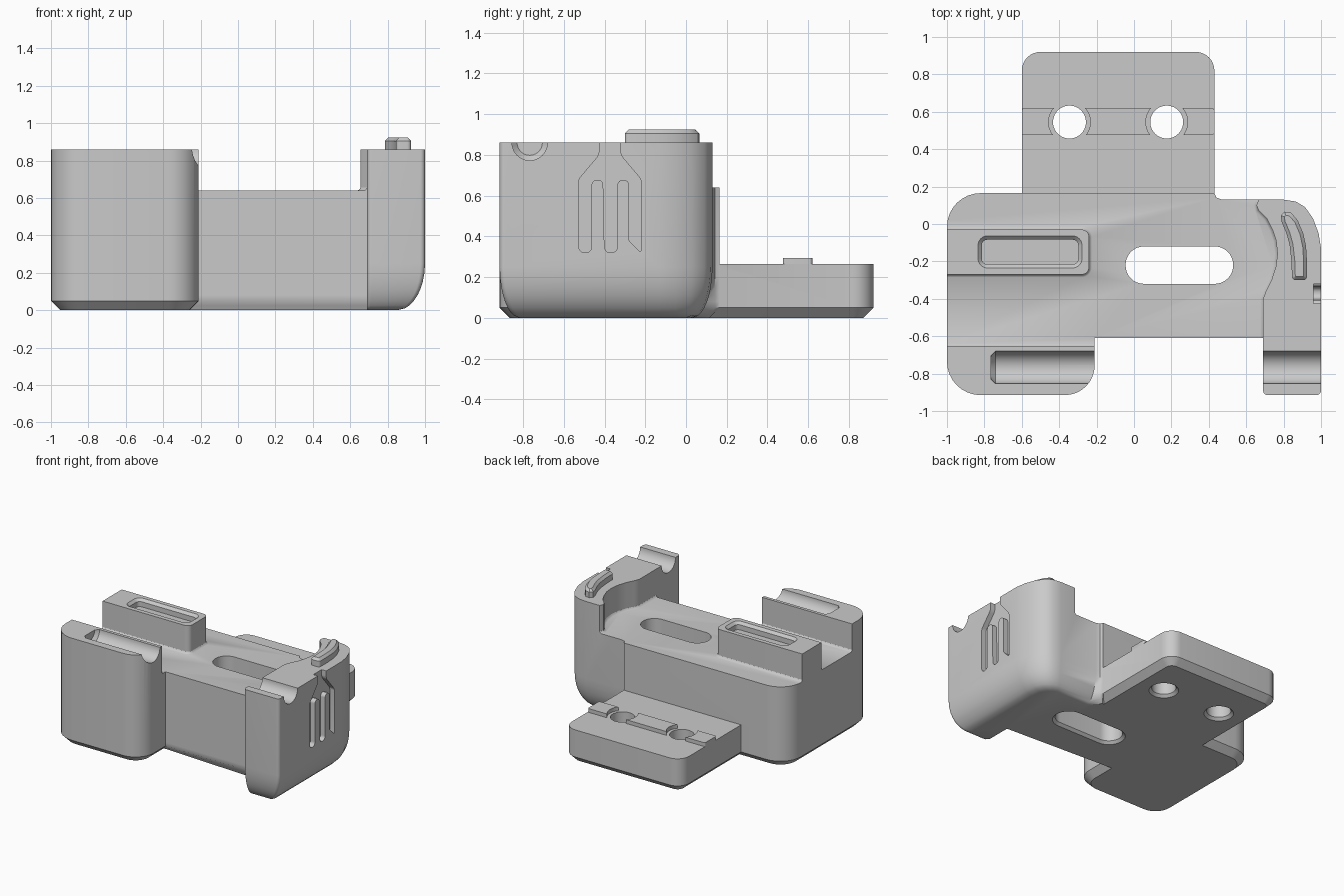
import bpy, bmesh, math
from mathutils import Vector, Matrix

if "Cube" in bpy.data.objects:
    bpy.data.objects.remove(bpy.data.objects["Cube"], do_unlink=True)

grey = bpy.data.materials.new("plain_grey")
grey.use_nodes = True
grey.diffuse_color = (0.59, 0.59, 0.59, 1)
grey.node_tree.nodes["Principled BSDF"].inputs["Base Color"].default_value = grey.diffuse_color


def rounded(corners, steps=8):
    """Turn (x, y, radius) corners into a closed outline with true arcs."""
    out = []
    for i, (x, y, r) in enumerate(corners):
        p = Vector((x, y))
        if r == 0:
            out.append(p)
            continue
        a = (Vector(corners[i - 1][:2]) - p).normalized()
        b = (Vector(corners[(i + 1) % len(corners)][:2]) - p).normalized()
        half = a.angle(b) / 2
        centre = p + (a + b).normalized() * r / math.sin(half)
        start = p + a * r / math.tan(half) - centre
        end = p + b * r / math.tan(half) - centre
        sweep = math.atan2(start.x * end.y - start.y * end.x, start.dot(end))
        out += [centre + Matrix.Rotation(sweep * k / steps, 2) @ start for k in range(steps + 1)]
    return out


def sharp(points):
    return [(x, y, 0) for x, y in points]


def rect(x0, x1, y0, y1, r):
    return rounded([(x0, y0, r), (x1, y0, r), (x1, y1, r), (x0, y1, r)])


def circle(x, y, r, n=40):
    return [Vector((x + r * math.cos(math.tau * k / n), y + r * math.sin(math.tau * k / n))) for k in range(n)]


def by_amount(p, n, z, amount):
    return p + n * amount


def loft(name, outline, levels, shape=by_amount, along_x=False):
    """Stack copies of an outline at (height, inset) levels into a solid."""
    pts = list(outline)
    area = sum(pts[i - 1].x * p.y - pts[i - 1].y * p.x for i, p in enumerate(pts))
    if area < 0:
        pts.reverse()
    count = len(pts)
    inward = []
    for i, p in enumerate(pts):
        d1 = (p - pts[i - 1]).normalized()
        d2 = (pts[(i + 1) % count] - p).normalized()
        n1, n2 = Vector((-d1.y, d1.x)), Vector((-d2.y, d2.x))
        inward.append((n1 + n2) / max(0.3, 1 + n1.dot(n2)))
    bm = bmesh.new()
    rings = []
    for z, amount in levels:
        ring = [shape(p, n, z, amount) for p, n in zip(pts, inward)]
        rings.append([bm.verts.new((q.x, q.y, z)) for q in ring])
    bm.faces.new(rings[0][::-1])
    bm.faces.new(rings[-1])
    for low, high in zip(rings, rings[1:]):
        for i in range(count):
            j = (i + 1) % count
            bm.faces.new((low[i], low[j], high[j], high[i]))
    if along_x:
        bm.transform(Matrix.Rotation(math.pi / 2, 4, "Y"))
    mesh = bpy.data.meshes.new(name)
    bm.to_mesh(mesh)
    bm.free()
    mesh.materials.append(grey)
    obj = bpy.data.objects.new(name, mesh)
    bpy.context.collection.objects.link(obj)
    return obj


def activate(obj):
    bpy.ops.object.select_all(action="DESELECT")
    obj.select_set(True)
    bpy.context.view_layer.objects.active = obj


def combine(target, tool, operation="DIFFERENCE"):
    mod = target.modifiers.new(operation.lower(), "BOOLEAN")
    mod.operation, mod.object, mod.solver = operation, tool, "EXACT"
    activate(target)
    bpy.ops.object.modifier_apply(modifier=mod.name)
    bpy.data.objects.remove(tool, do_unlink=True)


TOP, DECK, PLATE = 0.86, 0.64, 0.265


# Main body: chamfered foot on the left, rounded foot on the right
def foot(p, n, z, amount):
    if p.x < 0.45:
        return p + n * max(0, 0.05 - z)
    d = 1 - math.sqrt(1 - max(0, 1 - z / 0.25) ** 2)
    q = p.copy()
    q.x -= 0.15 * d * max(0, p.x - 0.69) / 0.31
    if p.y < -0.7:
        q.y += 0.1 * d
    elif p.y > 0:
        q.y -= 0.1 * d * min(1, p.y / 0.1)
    return q


wall_back = [(1, -0.13), (0.987, -0.05), (0.957, 0.03), (0.915, 0.09), (0.865, 0.12), (0.8, 0.13),
             (0.47, 0.13), (0.44, 0.142), (0.43, 0.165)]
body_outline = rounded(
    [(-1, 0.165, 0.18), (-1, -0.915, 0.18), (-0.21, -0.915, 0.16), (-0.21, -0.61, 0), (0.69, -0.61, 0),
     (0.69, -0.915, 0.025), (1, -0.915, 0.025)] + sharp(wall_back))
heights = [0, 0.01, 0.025, 0.05, 0.08, 0.11, 0.15, 0.2, 0.25, TOP]
body = loft("main_body", body_outline, [(z, 0) for z in heights], foot)

# Lower deck between the front post, rear block and side wall
wall_inside = [(0.69, -0.64), (0.69, -0.4), (0.705, -0.36), (0.735, -0.3), (0.758, -0.23),
               (0.767, -0.16), (0.76, -0.09), (0.74, -0.03), (0.71, 0.03), (0.665, 0.075),
               (0.655, 0.1), (0.665, 0.125), (0.69, 0.16), (0.69, 0.25)]
deck_space = rounded(
    sharp([(-1.1, -0.655), (-0.15, -0.655), (-0.15, -0.75), (0.6, -0.75)] + wall_inside)
    + [(-1.1, 0.25, 0), (-1.1, -0.03, 0), (-0.24, -0.03, 0.04), (-0.24, -0.27, 0.04), (-1.1, -0.27, 0)])
combine(body, loft("deck_cutter", deck_space, [(DECK, 0.015), (DECK + 0.005, 0.006), (DECK + 0.015, 0), (1, 0)]))

# Rear mounting plate
plate = loft("plate", rounded([(-0.6, 0.04, 0), (0.43, 0.04, 0), (0.43, 0.92, 0.1), (-0.6, 0.92, 0.1)]),
             [(0, 0.05), (0.05, 0), (PLATE, 0)])
combine(body, plate, "UNION")

# Screw holes and the long opening, all flared underneath
flare = [(-0.02, -0.04), (0.02, 0), (1, 0)]
hole_centres = [(-0.345, 0.545), (0.175, 0.545)]
for x, y in hole_centres:
    combine(body, loft("hole_cutter", circle(x, y, 0.088), flare))
combine(body, loft("opening_cutter", rect(-0.045, 0.53, -0.32, -0.12, 0.098), flare))

# Shallow tray in the rear block
combine(body, loft("tray_cutter", rect(-0.834, -0.278, -0.235, -0.064, 0.05),
                   [(TOP - 0.06, 0.02), (TOP - 0.02, 0.02), (TOP, 0), (TOP + 0.02, -0.02)]))

# Half-round rod channel across the front post and side wall
combine(body, loft("rod_cutter", circle(-TOP, -0.767, 0.087),
                   [(-0.765, 0.025), (-0.74, 0), (1.1, 0)], along_x=True))

# Three-pronged groove in the side wall
prongs = [(-0.425, 0.95, 0), (-0.425, 0.8, 0.06), (-0.527, 0.68, 0.04)]
for y in (-0.527, -0.4):
    prongs += [(y, 0.32, 0.03), (y + 0.064, 0.32, 0.03),
               (y + 0.064, 0.678, 0.026), (y + 0.12, 0.678, 0.026)]
prongs += [(-0.28, 0.38, 0.02), (-0.22, 0.32, 0.005), (-0.22, 0.68, 0.04), (-0.322, 0.8, 0.06), (-0.322, 0.95, 0)]
combine(body, loft("prong_cutter", rounded([(-z, y, r) for y, z, r in prongs]),
                   [(0.96, 0), (1.1, 0)], along_x=True))

# Locating keys on the plate, hollowed around the holes
keys = loft("locating_keys", rect(-0.6, 0.43, 0.475, 0.62, 0.015), [(PLATE - 0.002, 0), (PLATE + 0.03, 0)])
for x, y in hole_centres:
    combine(keys, loft("key_cutter", circle(x, y, 0.112), [(0.1, 0), (0.5, 0)]))

# Curved raised rib on the side wall
rib_curve = [(0.832, -0.11), (0.815, -0.05), (0.79, 0.01), (0.785, 0.045), (0.805, 0.066),
             (0.84, 0.06), (0.875, 0.02), (0.905, -0.05), (0.92, -0.12)]
rib_outline = rounded([(0.925, -0.2, 0), (0.925, -0.3, 0.02), (0.845, -0.3, 0.02), (0.842, -0.2, 0)]
                      + sharp(rib_curve))
rib = loft("raised_rib", rib_outline, [(TOP - 0.002, 0), (0.905, 0), (0.924, 0.018)])

for obj in (body, keys, rib):
    activate(obj)
    bpy.ops.object.shade_smooth_by_angle(angle=math.radians(30))
